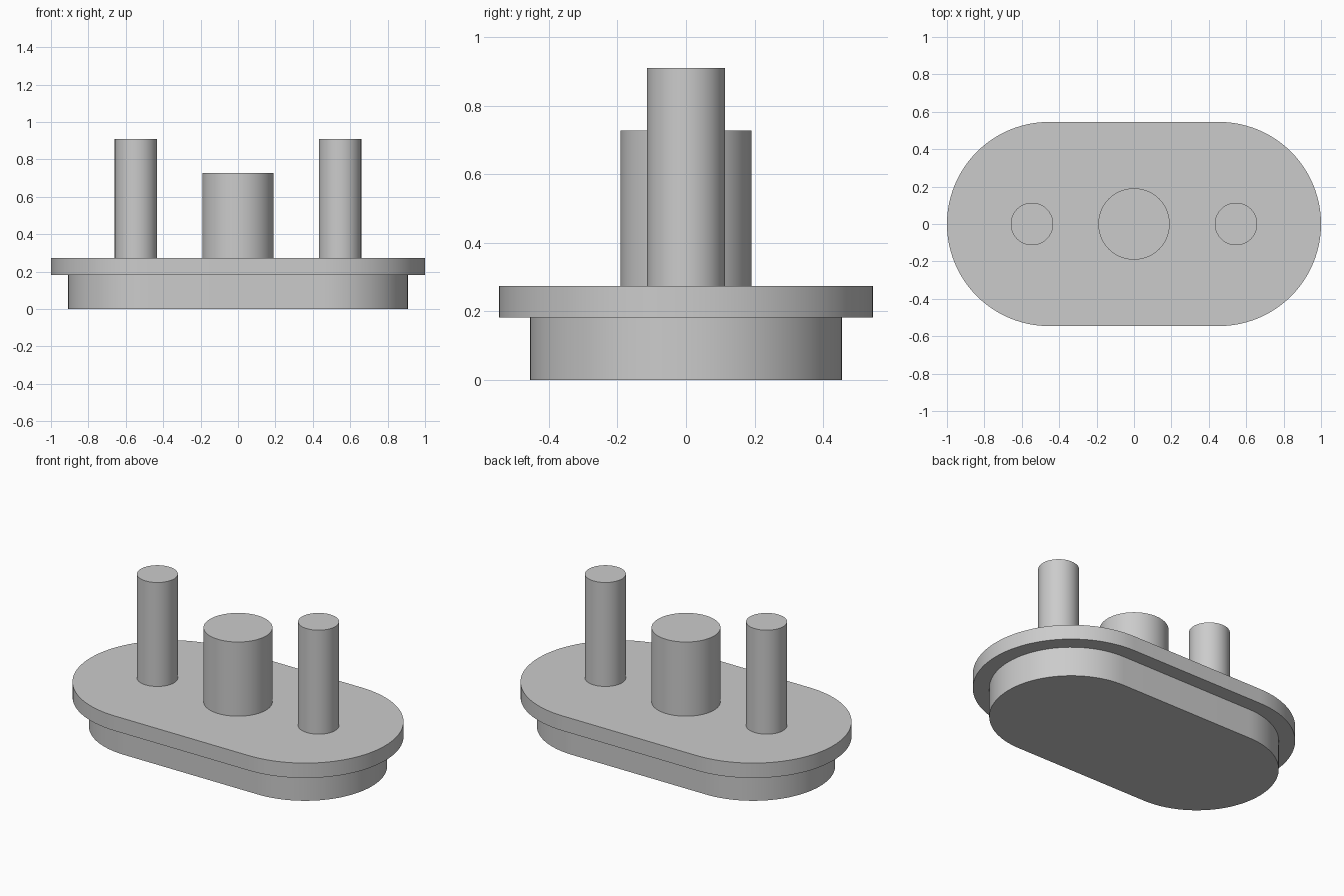
import bpy
import math

cube = bpy.data.objects.get("Cube")
if cube:
    bpy.data.objects.remove(cube, do_unlink=True)

# Single light grey material
grey = bpy.data.materials.new("light_grey")
grey.use_nodes = True
color = (0.6, 0.6, 0.6, 1.0)
grey.diffuse_color = color
grey.node_tree.nodes["Principled BSDF"].inputs["Base Color"].default_value = color


def finish(obj, name):
    obj.name = name
    obj.data.materials.append(grey)
    bpy.ops.object.select_all(action="DESELECT")
    obj.select_set(True)
    bpy.context.view_layer.objects.active = obj
    bpy.ops.object.shade_smooth_by_angle(angle=math.radians(30))


def stadium(name, centre, radius, bottom, top, steps=48):
    """Extruded slot outline: two half circles joined by straight sides."""
    outline = []
    for side, start in ((1, -math.pi / 2), (-1, math.pi / 2)):
        for i in range(steps + 1):
            a = start + math.pi * i / steps
            outline.append((side * centre + radius * math.cos(a), radius * math.sin(a)))
    n = len(outline)
    verts = [(x, y, z) for z in (bottom, top) for x, y in outline]
    faces = [tuple(reversed(range(n))), tuple(range(n, 2 * n))]
    faces += [(i, (i + 1) % n, n + (i + 1) % n, n + i) for i in range(n)]
    mesh = bpy.data.meshes.new(name)
    mesh.from_pydata(verts, [], faces)
    obj = bpy.data.objects.new(name, mesh)
    bpy.context.collection.objects.link(obj)
    finish(obj, name)


def post(name, x, radius, bottom, top):
    bpy.ops.mesh.primitive_cylinder_add(
        vertices=64, radius=radius, depth=top - bottom,
        location=(x, 0, (bottom + top) / 2))
    finish(bpy.context.object, name)


# Base plug and wider flange
stadium("base_plug", 0.4545, 0.4545, 0, 0.182)
stadium("flange", 0.4545, 0.5455, 0.182, 0.273)

# Thick centre post and two taller side pins
post("centre_post", 0, 0.191, 0.273, 0.727)
for name, side in (("left_pin", 1), ("right_pin", -1)):
    post(name, side * 0.5455, 0.1135, 0.273, 0.909)
